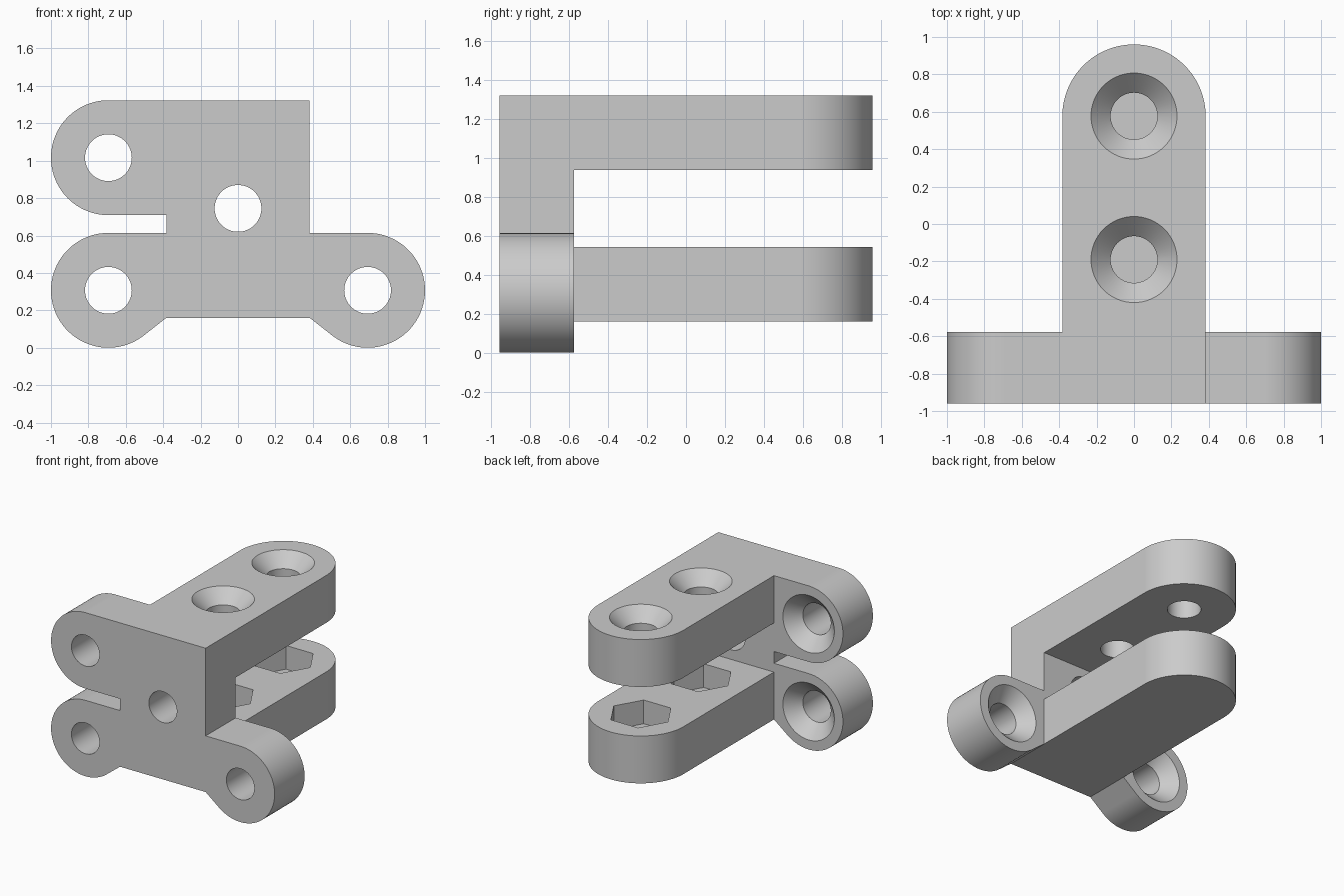
import bpy, bmesh, math
from mathutils import Matrix, Vector

if "Cube" in bpy.data.objects:
    bpy.data.objects.remove(bpy.data.objects["Cube"])

W = 0.383              # half width of the body and arms
T = 0.383              # thickness of plate and arms
FRONT, BACK = -0.96, -0.577
BOTTOM, TOP = 0.16, 1.323
LOBE_X, LOBE_R = 0.693, 0.307
LOW_Z, HIGH_Z = 0.307, TOP - 0.307
HOLE_R, SINK_R = 0.125, 0.23
SINK_DEPTH = SINK_R - HOLE_R
ARM_HOLES = (-0.19, 0.577)

grey = bpy.data.materials.new("grey")
grey.use_nodes = True
colour = (0.6, 0.6, 0.6, 1)
grey.diffuse_color = colour
grey.node_tree.nodes["Principled BSDF"].inputs["Base Color"].default_value = colour


def finish(bm, name):
    bmesh.ops.recalc_face_normals(bm, faces=bm.faces)
    mesh = bpy.data.meshes.new(name)
    bm.to_mesh(mesh)
    bm.free()
    mesh.materials.append(grey)
    obj = bpy.data.objects.new(name, mesh)
    bpy.context.collection.objects.link(obj)
    return obj


def arc(cx, cy, r, start, end, steps=48):
    angles = [math.radians(start + (end - start) * i / steps) for i in range(steps + 1)]
    return [(cx + r * math.cos(a), cy + r * math.sin(a)) for a in angles]


def extrude(name, outline, to_3d, direction):
    bm = bmesh.new()
    face = bm.faces.new([bm.verts.new(to_3d(p)) for p in outline])
    result = bmesh.ops.extrude_face_region(bm, geom=[face], use_keep_orig=True)
    moved = [v for v in result["geom"] if isinstance(v, bmesh.types.BMVert)]
    bmesh.ops.translate(bm, verts=moved, vec=Vector(direction))
    return finish(bm, name)


def turned(name, rings, place, axis="Z", sides=64):
    """Solid of revolution from (height, radius) rings, pointing along +Z or +Y."""
    bm = bmesh.new()
    loops = [[bm.verts.new((x, y, h)) for x, y in arc(0, 0, r, 0, 360, sides)[:-1]]
             for h, r in rings]
    for low, high in zip(loops, loops[1:]):
        for i in range(sides):
            j = (i + 1) % sides
            bm.faces.new((low[i], low[j], high[j], high[i]))
    bm.faces.new(loops[0])
    bm.faces.new(loops[-1])
    if axis == "Y":
        bm.transform(Matrix.Rotation(-math.pi / 2, 4, "X"))
    bm.transform(Matrix.Translation(place))
    obj = finish(bm, name)
    obj.hide_render = True
    return obj


def combine(target, tool, operation):
    mod = target.modifiers.new(tool.name, "BOOLEAN")
    mod.object, mod.operation, mod.solver = tool, operation, "EXACT"
    bpy.context.view_layer.update()
    graph = bpy.context.evaluated_depsgraph_get()
    mesh = bpy.data.meshes.new_from_object(target.evaluated_get(graph))
    target.modifiers.clear()
    target.data = mesh
    bpy.data.objects.remove(tool)


# Front plate: square body with three round lugs
dx, dz = LOBE_X - W, BOTTOM - LOW_Z
tangent = math.degrees(math.atan2(dz, dx) - math.acos(LOBE_R / math.hypot(dx, dz)))
low_right = arc(LOBE_X, LOW_Z, LOBE_R, 180 - tangent, 450)
low_left = [(-x, z) for x, z in reversed(low_right)]
outline = [(W, BOTTOM)] + low_right
outline += [(W, LOW_Z + LOBE_R), (W, TOP)]
outline += arc(-LOBE_X, HIGH_Z, LOBE_R, 90, 270)
outline += [(-W, HIGH_Z - LOBE_R), (-W, LOW_Z + LOBE_R)]
outline += low_left + [(-W, BOTTOM)]
bracket = extrude("bracket", outline, lambda p: (p[0], FRONT, p[1]), (0, BACK - FRONT, 0))

# Two round-ended arms reaching back
arm = arc(0, ARM_HOLES[1], W, 0, 180, 64) + [(-W, -0.77), (W, -0.77)]
for name, z in (("lower_arm", BOTTOM), ("upper_arm", TOP - T)):
    combine(bracket, extrude(name, arm, lambda p: (p[0], p[1], z), (0, 0, T)), "UNION")

# Countersunk holes in the lugs and upper arm, hex nut pockets in the lower arm
sink = [(-0.5, HOLE_R), (-SINK_DEPTH, HOLE_R), (0, SINK_R), (0.05, SINK_R)]
for x, z in ((-LOBE_X, HIGH_Z), (-LOBE_X, LOW_Z), (LOBE_X, LOW_Z)):
    combine(bracket, turned("lug_hole", sink, (x, BACK, z), "Y"), "DIFFERENCE")
for y in ARM_HOLES:
    combine(bracket, turned("arm_hole", sink, (0, y, TOP)), "DIFFERENCE")
    pocket = [(-T / 2, 0.242), (0.05, 0.242)]
    combine(bracket, turned("nut_pocket", pocket, (0, y, BOTTOM + T), sides=6), "DIFFERENCE")

# Plain hole through the middle of the plate
plain = [(-0.5, HOLE_R), (0.1, HOLE_R)]
combine(bracket, turned("centre_hole", plain, (0, BACK, 0.745), "Y"), "DIFFERENCE")

# Smooth the round walls, keep the edges crisp
bpy.ops.object.select_all(action="DESELECT")
bracket.select_set(True)
bpy.context.view_layer.objects.active = bracket
bpy.ops.object.shade_smooth_by_angle(angle=math.radians(25))
weighted = bracket.modifiers.new("weighted_normals", "WEIGHTED_NORMAL")
weighted.keep_sharp = True
